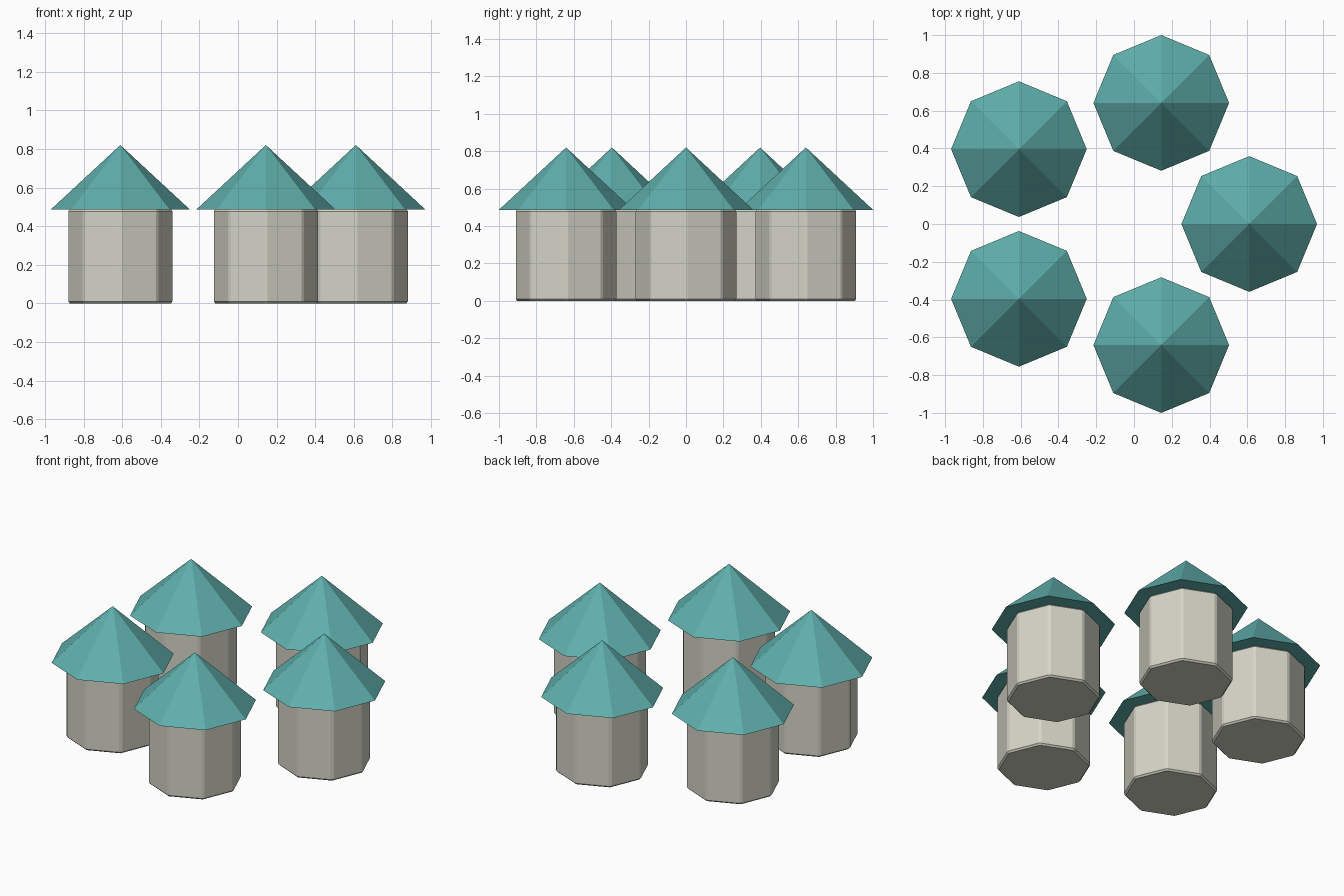
import bpy
import math

if "Cube" in bpy.data.objects:
    bpy.data.objects.remove(bpy.data.objects["Cube"])

# Layout
RING, SHIFT = 0.674, -0.064
WALL_R, WALL_H = 0.273, 0.487
ROOF_R, ROOF_H = 0.359, 0.333
SIDES = 8


def material(name, rgb):
    m = bpy.data.materials.new(name)
    m.diffuse_color = (*rgb, 1.0)
    m.use_nodes = True
    m.node_tree.nodes["Principled BSDF"].inputs["Base Color"].default_value = m.diffuse_color
    return m


stone = material("pale stone", (0.66, 0.66, 0.57))
teal = material("teal roof tile", (0.114, 0.429, 0.413))


def finish(name, mat):
    ob = bpy.context.object
    ob.name = name
    ob.data.materials.append(mat)
    # Corners point along the x and y axes
    return ob


def tower(index, x, y):
    # Octagonal wall with slightly softened edges
    bpy.ops.mesh.primitive_cylinder_add(
        vertices=SIDES, radius=WALL_R, depth=WALL_H, location=(x, y, WALL_H / 2))
    wall = finish(f"tower_wall_{index}", stone)
    bevel = wall.modifiers.new("soft_edges", 'BEVEL')
    bevel.width = 0.01
    bevel.segments = 1
    bevel.limit_method = 'ANGLE'
    bevel.angle_limit = math.radians(30)

    # Overhanging pointed roof with flat underside
    bpy.ops.mesh.primitive_cone_add(
        vertices=SIDES, radius1=ROOF_R, radius2=0, depth=ROOF_H,
        location=(x, y, WALL_H + ROOF_H / 2))
    finish(f"tower_roof_{index}", teal)


# Five towers in a ring
for i in range(5):
    a = math.tau * i / 5
    tower(i + 1, SHIFT + RING * math.cos(a), RING * math.sin(a))
